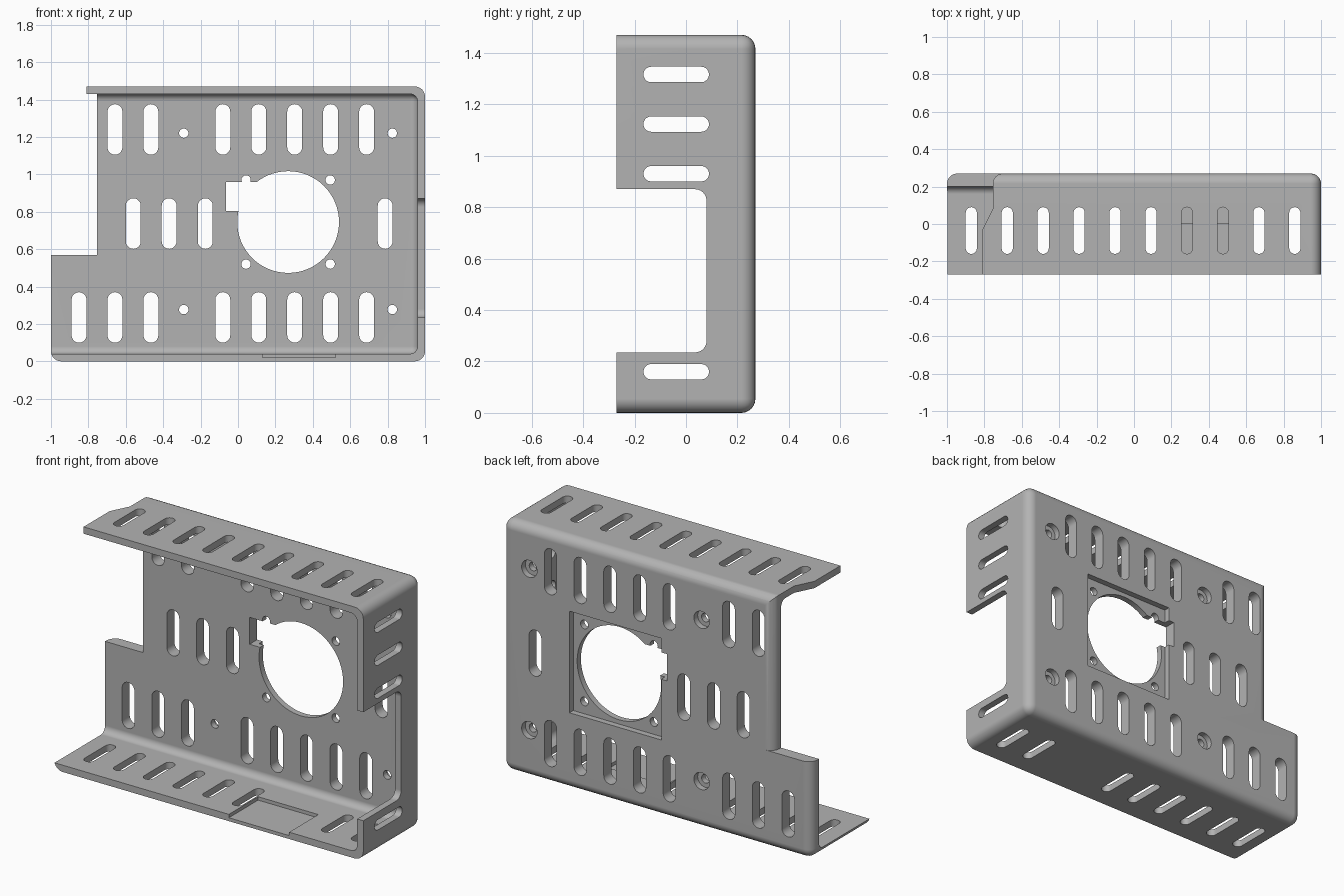
import bpy, bmesh, math
from mathutils import Vector

if "Cube" in bpy.data.objects:
    bpy.data.objects.remove(bpy.data.objects["Cube"], do_unlink=True)

grey = bpy.data.materials.new("bracket grey")
grey.use_nodes = True
color = (0.45, 0.45, 0.45, 1)
grey.diffuse_color = color
grey.node_tree.nodes["Principled BSDF"].inputs["Base Color"].default_value = color


def finish(bm, name):
    bmesh.ops.recalc_face_normals(bm, faces=bm.faces)
    mesh = bpy.data.meshes.new(name)
    bm.to_mesh(mesh)
    bm.free()
    mesh.materials.append(grey)
    obj = bpy.data.objects.new(name, mesh)
    bpy.context.collection.objects.link(obj)
    return obj


def rounded_box(name, lo, hi, radius):
    """Box with every edge rounded except those around its front face."""
    bm = bmesh.new()
    bmesh.ops.create_cube(bm, size=1)
    for v in bm.verts:
        v.co = Vector([h if c > 0 else l for c, l, h in zip(v.co, lo, hi)])
    edges = [e for e in bm.edges if any(v.co.y > lo[1] + 0.01 for v in e.verts)]
    bmesh.ops.bevel(bm, geom=edges, offset=radius, segments=6, profile=0.5, affect='EDGES')
    return finish(bm, name)


def prism(bm, profile, axis, lo, hi):
    """Extrude a 2D profile along an axis, from lo to hi."""
    place = {'X': lambda u, v, w: (w, u, v),
             'Y': lambda u, v, w: (u, w, v),
             'Z': lambda u, v, w: (u, v, w)}[axis]
    rings = [[bm.verts.new(place(u, v, w)) for u, v in profile] for w in (lo, hi)]
    bm.faces.new(rings[0])
    bm.faces.new(rings[1])
    n = len(profile)
    for i in range(n):
        j = (i + 1) % n
        bm.faces.new((rings[0][i], rings[0][j], rings[1][j], rings[1][i]))


def arc(cx, cy, r, start, end, n):
    return [(cx + r * math.cos(math.radians(start + (end - start) * i / n)),
             cy + r * math.sin(math.radians(start + (end - start) * i / n)))
            for i in range(n + 1)]


def circle(cx, cy, r, n=24):
    return arc(cx, cy, r, 0, 360, n)[:-1]


def slot(cx, cy, width, length, upright=True):
    r, d = width / 2, (length - width) / 2
    if upright:
        return arc(cx, cy + d, r, 0, 180, 10) + arc(cx, cy - d, r, 180, 360, 10)
    return arc(cx + d, cy, r, -90, 90, 10) + arc(cx - d, cy, r, 90, 270, 10)


def rect(x0, y0, x1, y1):
    return [(x0, y0), (x1, y0), (x1, y1), (x0, y1)]


def cut(body, cutter):
    mod = body.modifiers.new(cutter.name, 'BOOLEAN')
    mod.operation = 'DIFFERENCE'
    mod.solver = 'EXACT'
    mod.object = cutter
    bpy.context.view_layer.objects.active = body
    bpy.ops.object.modifier_apply(modifier=mod.name)
    bpy.data.objects.remove(cutter, do_unlink=True)


def cut_prisms(body, name, axis, lo, hi, profiles):
    bm = bmesh.new()
    for p in profiles:
        prism(bm, p, axis, lo, hi)
    cut(body, finish(bm, name))


# Folded shell: back plate with top, bottom and left flanges
bracket = rounded_box("mounting_bracket", (-1, -0.27, 0), (1, 0.27, 1.47), 0.055)
cut(bracket, rounded_box("cavity", (-1.5, -1, 0.04), (0.96, 0.2, 1.43), 0.04))

# Stepped corner, shaping the back plate edge and the end of the top flange
corner = [(-1.5, -1), (-0.81, -1), (-0.81, -0.03), (-0.755, 0.08)]
corner += arc(-0.7, 0.215, 0.055, 180, 90, 6) + [(-0.7, 1), (-1.5, 1)]
cut_prisms(bracket, "corner_step", 'Z', 0.57, 2, [corner])

# Opening in the side flange
opening = [(-1, 0.235)] + arc(0.035, 0.28, 0.045, -90, 0, 6)
opening += arc(0.035, 0.825, 0.045, 0, 90, 6) + [(-1, 0.87)]
cut_prisms(bracket, "side_opening", 'X', 0.8, 1.2, [opening])

# Shallow pocket in the bottom flange
cut_prisms(bracket, "floor_pocket", 'Z', 0.02, 0.06, [rect(0.13, -0.5, 0.52, 0)])

# Slots in the flanges
pitch = 0.1922
flange_x = [-0.87 + pitch * i for i in range(10)]
cut_prisms(bracket, "top_slots", 'Z', 1.39, 1.6,
           [slot(x, -0.035, 0.06, 0.25) for x in flange_x[1:]])
cut_prisms(bracket, "bottom_slots", 'Z', -0.1, 0.1,
           [slot(x, -0.035, 0.06, 0.25) for x in flange_x[:6] + flange_x[8:]])
cut_prisms(bracket, "side_slots", 'X', 0.9, 1.1,
           [slot(-0.038, z, 0.06, 0.255, False) for z in (0.16, 0.93, 1.123, 1.316)])

# Slots in the back plate
back_x = [-0.85 + pitch * i for i in (0, 1, 2, 4, 5, 6, 7, 8)]
slots = [slot(x, 0.235, 0.08, 0.27) for x in back_x]
slots += [slot(x, 1.24, 0.08, 0.27) for x in back_x[1:]]
slots += [slot(x, 0.737, 0.08, 0.27) for x in (-0.56, -0.368, -0.175, 0.787)]
cut_prisms(bracket, "back_slots", 'Y', 0.1, 0.4, slots)

# Counterbored screw holes
screws = [(x, z) for x in (-0.29, 0.825) for z in (0.277, 1.22)]
cut_prisms(bracket, "screw_holes", 'Y', 0.1, 0.4, [circle(x, z, 0.025) for x, z in screws])
cut_prisms(bracket, "screw_heads", 'Y', 0.235, 0.4, [circle(x, z, 0.05) for x, z in screws])

# Fan seat: square recess, round opening, cable notch and corner holes
fx, fz, half = 0.268, 0.745, 0.297
cut_prisms(bracket, "fan_recess", 'Y', 0.235, 0.4,
           [rect(fx - half, fz - half, fx + half, fz + half)])
cut_prisms(bracket, "fan_opening", 'Y', 0.1, 0.4, [circle(fx, fz, 0.272, 64)])
cut_prisms(bracket, "cable_notch", 'Y', 0.1, 0.4,
           [[(-0.065, 0.803), (0.1, 0.803), (0.2, 0.96), (-0.065, 0.96)]])
cut_prisms(bracket, "fan_holes", 'Y', 0.1, 0.4,
           [circle(fx + sx * 0.225, fz + sz * 0.225, 0.025)
            for sx in (-1, 1) for sz in (-1, 1)])

# Smooth bends, crisp cut edges
bpy.ops.object.select_all(action='DESELECT')
bracket.select_set(True)
bpy.context.view_layer.objects.active = bracket
bpy.ops.object.shade_smooth_by_angle(angle=math.radians(30))
weighted = bracket.modifiers.new("weighted_normals", 'WEIGHTED_NORMAL')
weighted.keep_sharp = True
